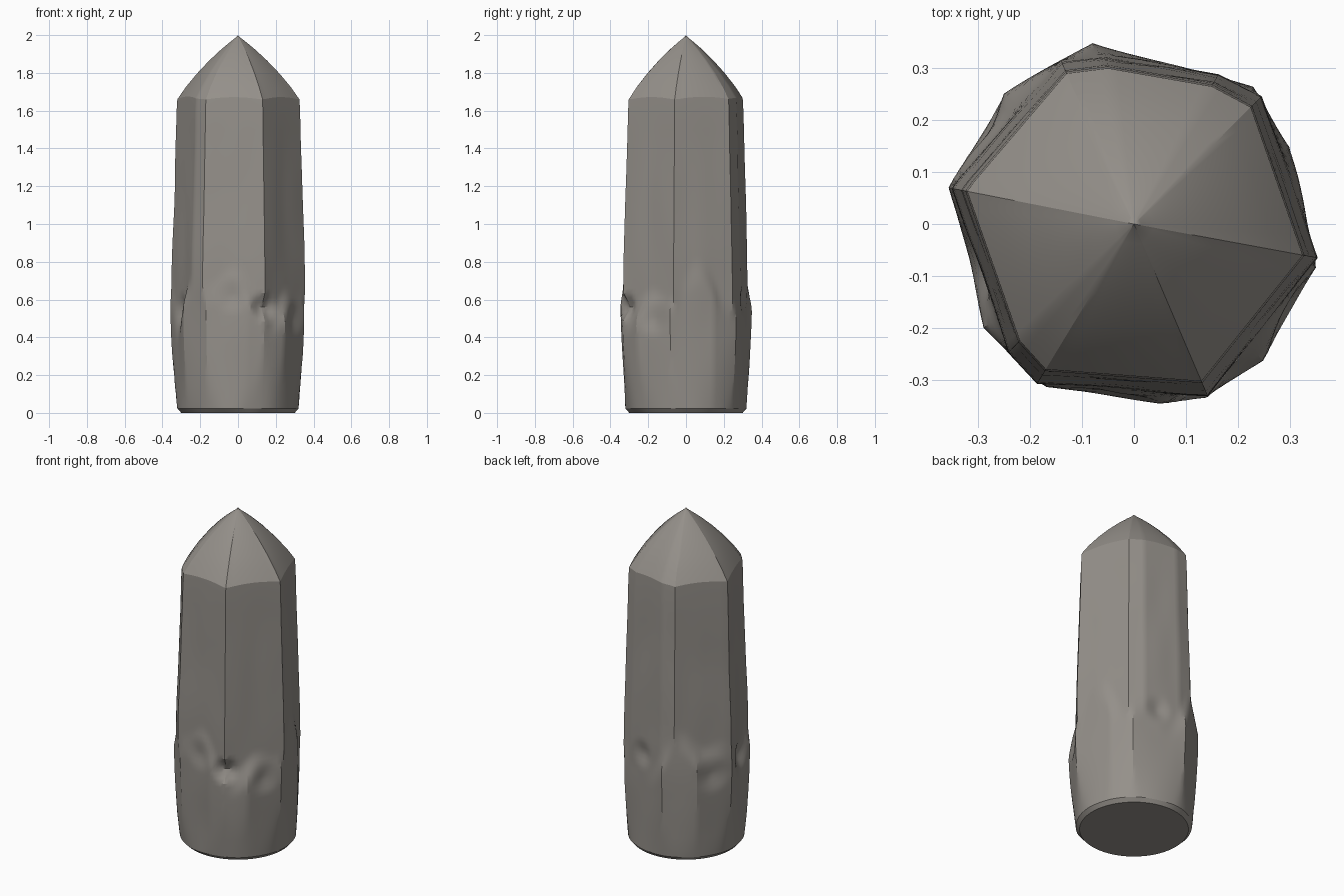
import bpy, bmesh, math
from mathutils import Vector, noise

cube = bpy.data.objects.get("Cube")
if cube:
    bpy.data.objects.remove(cube, do_unlink=True)

stone = bpy.data.materials.new("warm grey stone")
stone.use_nodes = True
COLOR = (0.30, 0.28, 0.255, 1)
stone.diffuse_color = COLOR
stone.node_tree.nodes["Principled BSDF"].inputs["Base Color"].default_value = COLOR

# Cross-sections: six-sided shaft with chipped corners, and the broad rough root
SHAFT = [(.325, -.06), (.225, .225), (.15, .265), (-.05, .30), (-.13, .29),
         (-.322, .065), (-.22, -.225), (-.17, -.28), (.13, -.303)]
ROOT = [(.355, -.085), (.30, .15), (.23, .265), (-.08, .35), (-.25, .25),
        (-.357, .07), (-.29, -.20), (-.17, -.315), (.05, -.345), (.14, -.34), (.25, -.265)]
BASE = .318
RIM = 1.665
# Pyramid tip: height and share of the rim radius
TIP = [(1.665, 1), (1.73, .86), (1.8, .68), (1.87, .475), (1.93, .275), (1.97, .125), (1.99, .045)]
# Broken notches: angle, height, size, depth
CHIPS = [(-66, .56, .075, .045), (-95, .62, .09, .015), (-165, .55, .08, .025),
         (-30, .5, .09, .02), (75, .6, .08, .02), (150, .52, .1, .02)]


def smooth(a, b, x):
    t = min(1, max(0, (x - a) / (b - a)))
    return t * t * (3 - 2 * t)


def polar(poly, a):
    """Distance from the axis to the polygon outline in direction a."""
    d = Vector((math.cos(a), math.sin(a)))
    best = 0
    for i, p in enumerate(poly):
        p, q = Vector(p), Vector(poly[(i + 1) % len(poly)])
        e = q - p
        den = d.cross(e)
        if abs(den) > 1e-9:
            t, s = p.cross(e) / den, p.cross(d) / den
            if t > 0 and -1e-4 <= s <= 1.0001:
                best = max(best, t)
    return best


def body_radius(a, z):
    """Tapered shaft above a ragged line, swelling rounded root below it."""
    shaft = polar(SHAFT, a) * (1 + .10 * smooth(RIM + .25, .45, z))
    k = smooth(-.35, .6, z)
    root = (1 - k) * BASE * .985 + k * polar(ROOT, a)
    root = min(root, BASE + z * .12)
    line = .58 + .09 * math.sin(3 * a + 1) + .06 * math.sin(7 * a)
    w = smooth(line + .1, line - .06, z)
    r = shaft * (1 - w) + root * w
    for deg, cz, size, depth in CHIPS:
        da = (a - math.radians(deg) + math.pi) % (2 * math.pi) - math.pi
        dist = math.hypot(da * .34, z - cz) / size
        r -= depth * max(0, 1 - dist)
    wobble = noise.noise(Vector((math.cos(a) * 2, math.sin(a) * 2, z * 3)))
    return r + .005 * wobble * smooth(RIM, 1.3, z)


# Angles follow every corner, with each gap split finely
corners = sorted(math.atan2(y, x) for x, y in SHAFT + ROOT)
angles = []
for i, a in enumerate(corners):
    b = corners[i + 1] if i + 1 < len(corners) else corners[0] + 2 * math.pi
    if b - a < .01:
        continue
    n = max(1, math.ceil((b - a) / .06))
    angles += [a + (b - a) * j / n for j in range(n)]

bm = bmesh.new()
rings = []


def add_ring(points):
    rings.append([bm.verts.new(p) for p in points])


# Bevelled foot, then shaft up to the rim
add_ring([(.3 * math.cos(a), .3 * math.sin(a), 0) for a in angles])
heights = [.022] + [.06 + .08 * i for i in range(4)]
heights += [.36 + .025 * i for i in range(20)] + [.9 + .1 * i for i in range(8)]
for z in heights:
    add_ring([(body_radius(a, z) * math.cos(a), body_radius(a, z) * math.sin(a), z) for a in angles])

# Pointed cap, its rim slightly higher in the middle of each face
for z, s in TIP:
    pts = []
    for a in angles:
        r = polar(SHAFT, a)
        lift = max(0, .325 - r) * .35 * s
        pts.append((r * s * math.cos(a), r * s * math.sin(a), z - .005 + lift))
    add_ring(pts)

n = len(angles)
for low, high in zip(rings, rings[1:]):
    for i in range(n):
        j = (i + 1) % n
        bm.faces.new((low[i], low[j], high[j], high[i]))
apex = bm.verts.new((0, 0, 2))
for i in range(n):
    bm.faces.new((rings[-1][i], rings[-1][(i + 1) % n], apex))
bm.faces.new(list(reversed(rings[0])))
bmesh.ops.recalc_face_normals(bm, faces=bm.faces)

mesh = bpy.data.meshes.new("crystal_pillar")
bm.to_mesh(mesh)
bm.free()
mesh.materials.append(stone)
pillar = bpy.data.objects.new("crystal_pillar", mesh)
bpy.context.collection.objects.link(pillar)
bpy.context.view_layer.objects.active = pillar
pillar.select_set(True)
bpy.ops.object.shade_smooth_by_angle(angle=math.radians(24))
